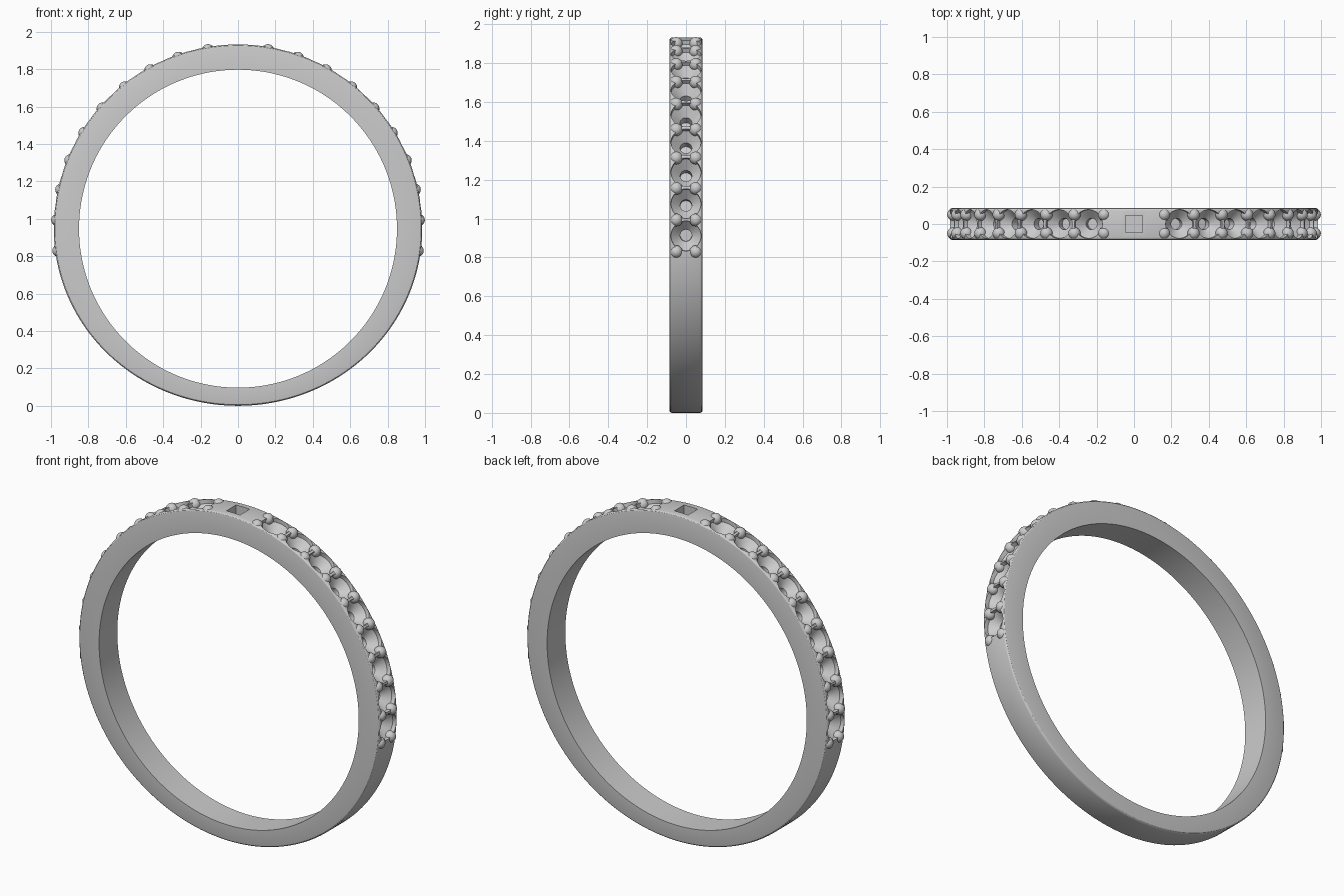
import bpy, bmesh
from math import sin, cos, pi, radians
from mathutils import Matrix, Vector

if "Cube" in bpy.data.objects:
    bpy.data.objects.remove(bpy.data.objects["Cube"])

CZ = 0.947          # height of the finger hole centre
R_IN, R_OUT = 0.85, 0.985
HALF_W = 0.085
FIRST, STEP, PRONGS = -7.0, 9.72, 10


def make_object(name, bm):
    bmesh.ops.recalc_face_normals(bm, faces=bm.faces)
    me = bpy.data.meshes.new(name)
    bm.to_mesh(me)
    bm.free()
    ob = bpy.data.objects.new(name, me)
    bpy.context.collection.objects.link(ob)
    return ob


def radial_frame(deg, side=1, y=0.0):
    """Local z points outward from the finger hole centre."""
    a = radians(deg)
    out = Vector((side * cos(a), 0, sin(a)))
    yy = Vector((0, 1, 0))
    m = Matrix((yy.cross(out), yy, out)).transposed().to_4x4()
    return Matrix.Translation((0, y, CZ)) @ m


def lathe(bm, profile, frame, n):
    """Closed solid from (radius, height) points; zero radius makes a pole."""
    rings = []
    for r, h in profile:
        if r == 0:
            rings.append([bm.verts.new(frame @ Vector((0, 0, h)))] * n)
        else:
            rings.append([bm.verts.new(frame @ Vector((r * cos(2 * pi * i / n),
                          r * sin(2 * pi * i / n), h))) for i in range(n)])
    for a, b in zip(rings, rings[1:]):
        for i in range(n):
            j = (i + 1) % n
            bm.faces.new(list(dict.fromkeys((a[i], a[j], b[j], b[i]))))


def smooth(ob, deg):
    bpy.ops.object.select_all(action='DESELECT')
    ob.select_set(True)
    bpy.context.view_layer.objects.active = ob
    bpy.ops.object.shade_smooth_by_angle(angle=radians(deg))


# Band: round above, slightly thinner towards the bottom, rounded outer edges
bm = bmesh.new()
N, F = 192, 0.013
loops = []
for i in range(N):
    a = 2 * pi * i / N
    c, s = cos(a), sin(a)
    rz = R_OUT if s >= 0 else CZ
    sec = [(R_IN, 0, -HALF_W), (R_IN, 0, HALF_W)]
    fillet = [radians(t) for t in (0, 30, 60, 90)]
    sec += [(None, F * (1 - sin(t)), HALF_W - F + F * cos(t)) for t in fillet]
    sec += [(None, F * (1 - sin(t)), -HALF_W + F - F * cos(t)) for t in reversed(fillet)]
    loops.append([bm.verts.new(((r or R_OUT - d) * c, y, CZ + (r or rz - d) * s))
                  for r, d, y in sec])
for a, b in zip(loops, loops[1:] + loops[:1]):
    for i in range(len(a)):
        j = (i + 1) % len(a)
        bm.faces.new((a[i], a[j], b[j], b[i]))
band = make_object("ring_band", bm)

# Cutter: conical stone seats with pilot holes, plus the square socket on top
bm = bmesh.new()
seat = [(0, 0.872), (0.03, 0.872), (0.03, 0.915), (0.077, 0.96), (0.077, 1.03), (0, 1.03)]
for side in (1, -1):
    for i in range(PRONGS - 1):
        lathe(bm, seat, radial_frame(FIRST + STEP * (i + 0.5), side), 40)
bmesh.ops.create_cube(bm, size=1, matrix=Matrix.Translation((0, 0, CZ + 0.95))
                      @ Matrix.Diagonal((0.09, 0.09, 0.14, 1)))
cutter = make_object("seat_cutter", bm)
cutter.hide_render = True

mod = band.modifiers.new("seats", 'BOOLEAN')
mod.operation, mod.solver, mod.object = 'DIFFERENCE', 'EXACT', cutter
bpy.context.view_layer.objects.active = band
bpy.ops.object.modifier_apply(modifier=mod.name)
bpy.data.objects.remove(cutter)
smooth(band, 30)

# Prongs: short posts with ball tips, in pairs between the seats
bm = bmesh.new()
post = [(0, 0.90), (0.022, 0.90), (0.022, 0.945)]
tip = [(0.033 * cos(radians(t)), 0.967 + 0.033 * sin(radians(t))) for t in range(-40, 90, 13)]
for side in (1, -1):
    for i in range(PRONGS):
        for y in (-0.05, 0.05):
            lathe(bm, post + tip + [(0, 1.0)], radial_frame(FIRST + STEP * i, side, y), 20)
smooth(make_object("prongs", bm), 40)
